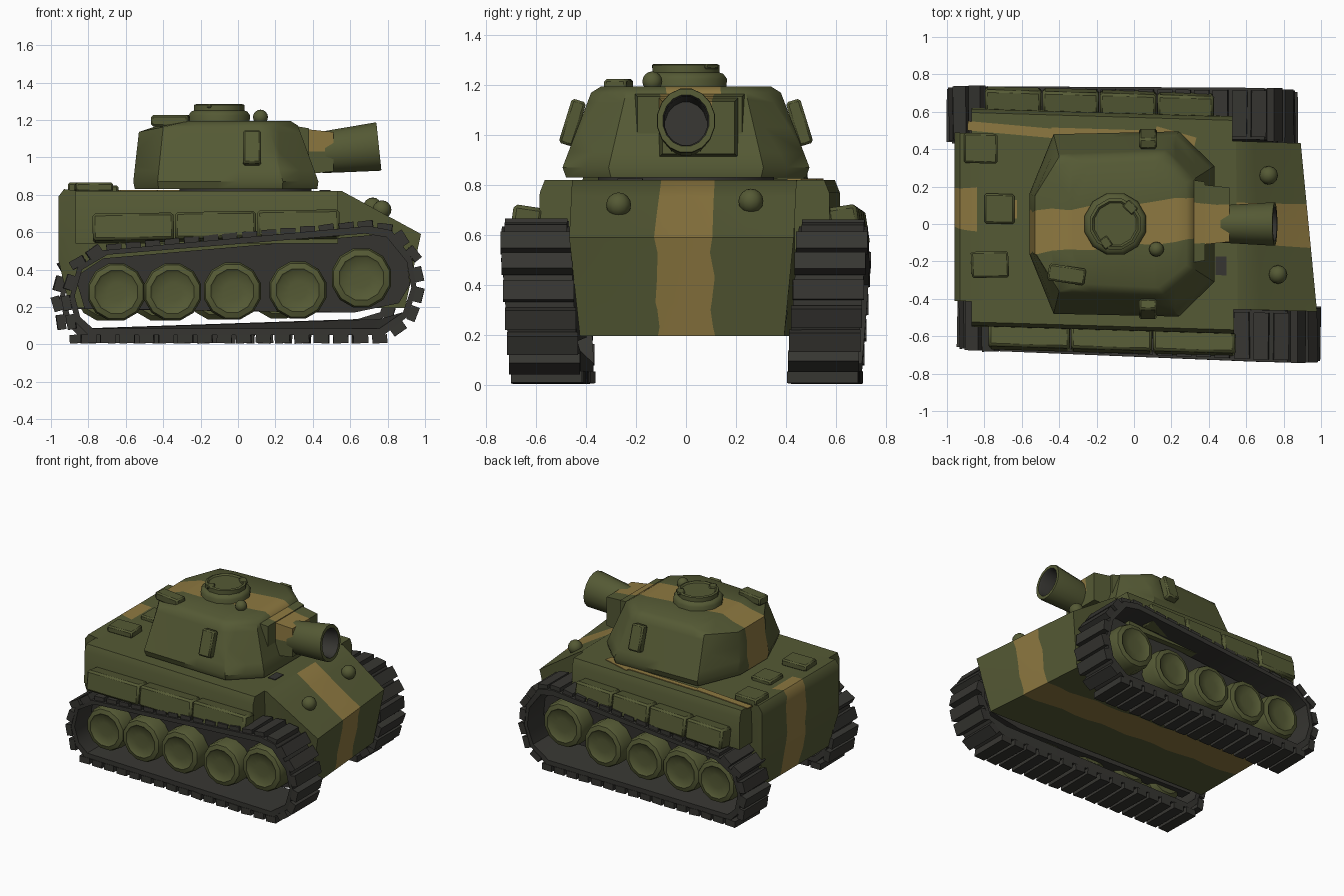
import bpy, bmesh, math, random
from mathutils import Matrix, Vector, Euler

random.seed(4)
if "Cube" in bpy.data.objects:
    bpy.data.objects.remove(bpy.data.objects["Cube"])


def material(name, rgb):
    m = bpy.data.materials.new(name)
    m.use_nodes = True
    m.diffuse_color = (*rgb, 1)
    m.node_tree.nodes["Principled BSDF"].inputs["Base Color"].default_value = (*rgb, 1)
    return m


GREEN = material("olive green", (0.09, 0.101, 0.035))
TAN = material("tan stripe", (0.27, 0.19, 0.052))
DARK = material("dark rubber", (0.037, 0.036, 0.031))
STRIPE = 0.112


def place(loc, rot=(0, 0, 0), scale=(1, 1, 1)):
    return Matrix.LocRotScale(Vector(loc), Euler(rot), Vector(scale))


def finish(name, bm, *mats):
    """Smooth shading with the hard edges kept sharp."""
    bmesh.ops.recalc_face_normals(bm, faces=bm.faces[:])
    for f in bm.faces:
        f.smooth = True
    mesh = bpy.data.meshes.new(name)
    bm.to_mesh(mesh)
    bm.free()
    mesh.set_sharp_from_angle(angle=0.72)
    for m in mats:
        mesh.materials.append(m)
    ob = bpy.data.objects.new(name, mesh)
    bpy.context.collection.objects.link(ob)
    return ob


def box(name, loc, size, mat=GREEN, rot=(0, 0, 0), bevel=0.01):
    bm = bmesh.new()
    bmesh.ops.create_cube(bm, size=1)
    bmesh.ops.transform(bm, matrix=Matrix.Diagonal((*size, 1)), verts=bm.verts[:])
    if bevel:
        bmesh.ops.bevel(bm, geom=bm.edges[:], offset=bevel, segments=1, affect='EDGES')
    bmesh.ops.transform(bm, matrix=place(loc, rot), verts=bm.verts[:])
    return finish(name, bm, mat)


def loft_mesh(rings, loop=False):
    bm = bmesh.new()
    rows = [[bm.verts.new(p) for p in ring] for ring in rings]
    pairs = list(zip(rows, rows[1:]))
    if loop:
        pairs.append((rows[-1], rows[0]))
    else:
        bm.faces.new(rows[0])
        bm.faces.new(rows[-1])
    n = len(rows[0])
    for a, b in pairs:
        for i in range(n):
            j = (i + 1) % n
            bm.faces.new((a[i], a[j], b[j], b[i]))
    return bm


def lathe(name, profile, sides, matrix, mat=GREEN, bore=0.0):
    turns = [2 * math.pi * (i + 0.5) / sides for i in range(sides)]
    bm = loft_mesh([[(r * math.cos(t), r * math.sin(t), h) for t in turns] for r, h in profile])
    for f in bm.faces:
        rim = max(math.hypot(v.co.x, v.co.y) for v in f.verts)
        f.material_index = int(rim < bore)
    bmesh.ops.transform(bm, matrix=matrix, verts=bm.verts[:])
    return finish(name, bm, mat, DARK)


def ball(name, loc, r):
    bm = bmesh.new()
    bmesh.ops.create_uvsphere(bm, u_segments=12, v_segments=8, radius=r)
    bmesh.ops.translate(bm, vec=loc, verts=bm.verts[:])
    finish(name, bm, GREEN)


def paint_stripe(bm, drift=0.0, shift=0.0, allow=lambda c: True):
    """Cut a wavy centre stripe into the surface, tan where allowed."""
    cuts = [((0, s * STRIPE, 0), (0, 1, 0)) for s in (-1, 1)]
    cuts += [((i * 0.11, 0, 0), (1, 0, 0)) for i in range(-8, 9)]
    cuts += [((0, 0, i * 0.1 + 0.03), (0, 0, 1)) for i in range(2, 12)]
    for co, no in cuts:
        geom = bm.verts[:] + bm.edges[:] + bm.faces[:]
        bmesh.ops.bisect_plane(bm, geom=geom, plane_co=co, plane_no=no)
    for f in bm.faces:
        c = f.calc_center_median()
        f.material_index = int(abs(c.y) < STRIPE - 0.001 and allow(c))
    for v in bm.verts:
        if abs(abs(v.co.y) - STRIPE) < 0.0005:
            wave = math.sin(17 * v.co.x + 23 * v.co.z + 2 * (v.co.y > 0))
            v.co.y += 0.01 * wave + shift + drift * v.co.x


def skew(ob):
    """Hand-shaped lean of the body."""
    for v in ob.data.vertices:
        x, y = v.co.x, v.co.y
        v.co.y = y - 0.03 * x + 0.01
        v.co.x = x - 0.1 * y * max(0, (x - 0.5) / 0.45)


# Hull: side profile carried across the width, deck left green under the turret
profile = [(0.55, 0.82), (0.935, 0.59), (0.86, 0.195), (-0.9, 0.195),
           (-0.96, 0.45), (-0.96, 0.79), (-0.93, 0.83), (-0.84, 0.82)]
bm = loft_mesh([[(x, y * (1 if z > 0.3 else 0.91), z) for x, z in profile] for y in (-0.45, 0.45)])
paint_stripe(bm, -0.02, 0.03, lambda c: c.z < 0.815 or c.x < -0.84)
body = [finish("hull", bm, GREEN, TAN)]

# Sponsons and side stowage boxes
for side, label, start, length, count in ((1, "left", -0.8, 1.23, 4), (-1, "right", -0.78, 1.32, 3)):
    section = [(0.44, 0.54), (0.585, 0.54), (0.58, 0.77), (0.56, 0.82), (0.44, 0.82)]
    bm = loft_mesh([[(x, side * y, z) for y, z in section] for x in (-0.87, 0.53)])
    body.append(finish(label + "_sponson", bm, GREEN))
    step = length / count
    for i in range(count):
        x = start + step * (i + 0.5)
        body.append(box(f"{label}_stowage_{i + 1}", (x, side * 0.635, 0.623 + 0.025 * i / count),
                        (step - 0.006, 0.12, 0.145), rot=(side * 0.15, -0.015, 0), bevel=0.014))

# Rear deck hatches and paint patches
body += [box("deck_box_left", (-0.82, 0.37, 0.84), (0.18, 0.16, 0.05)),
         box("deck_box_right", (-0.77, -0.25, 0.84), (0.2, 0.14, 0.05), rot=(0, 0, 0.05)),
         box("deck_box_middle", (-0.72, 0.05, 0.83), (0.16, 0.16, 0.04)),
         box("deck_patch", (-0.645, 0.05, 0.821), (0.04, 0.1, 0.008), TAN, bevel=0),
         box("deck_dash_rear", (-0.66, 0.475, 0.821), (0.46, 0.05, 0.008), TAN, (0, 0, -0.06), 0),
         box("deck_dash_middle", (-0.16, 0.475, 0.821), (0.56, 0.035, 0.008), TAN, bevel=0),
         box("deck_dash_front", (0.22, 0.46, 0.821), (0.22, 0.06, 0.008), TAN, (0, 0, -0.25), 0),
         box("deck_scuff", (0.465, -0.22, 0.821), (0.06, 0.1, 0.008), DARK, bevel=0)]
for ob in body:
    skew(ob)
ball("left_headlight", (0.72, 0.26, 0.735), 0.05)
ball("right_headlight", (0.77, -0.27, 0.72), 0.05)

# Running gear
path = [(-0.8, 0.05), (0.78, 0.05), (0.91, 0.15), (0.955, 0.3), (0.93, 0.46), (0.82, 0.61),
        (0.7, 0.633), (-0.72, 0.503), (-0.86, 0.41), (-0.9, 0.25), (-0.87, 0.12)]
wheels = [(-0.65, 0.28, 1), (-0.35, 0.28, 1), (-0.03, 0.285, 1), (0.32, 0.29, 1), (0.66, 0.355, 1.04)]
plate = [(-0.82, 0.19), (0.62, 0.17), (0.86, 0.22), (0.92, 0.32), (0.9, 0.46), (0.78, 0.59),
         (-0.72, 0.46), (-0.87, 0.36)]


def walk(points, n):
    """Evenly spaced points and unit tangents round a closed path."""
    pts = [Vector(p) for p in points]
    legs = list(zip(pts, pts[1:] + pts[:1]))
    total = sum((b - a).length for a, b in legs)
    for i in range(n):
        d = total * i / n
        for a, b in legs:
            if d < (b - a).length:
                t = (b - a).normalized()
                yield a + t * d, t
                break
            d -= (b - a).length


for side, label in ((1, "left"), (-1, "right")):
    def fx(x):
        return x * 0.96 - 0.09 if side > 0 else x

    def fy(x, z):
        lean = side * 0.07 * (z - 0.55)
        return lean + (0.592 - 0.012 * x if side > 0 else -0.57 - 0.034 * x)

    loops = [(fx(x), z) for x, z in path]
    rings = []
    for x, z in loops:
        xi, zi, y = x * 0.97, 0.32 + (z - 0.32) * 0.87, fy(x, z)
        rise = 0.05 if z < 0.1 and x > 0 else 0
        rings.append([(x, y + side * 0.138, z), (x, y - side * 0.138, z),
                      (xi, y - side * 0.138, zi + rise), (xi, y + side * 0.138, zi)])
    finish(label + "_track_band", loft_mesh(rings, loop=True), DARK)

    bm = bmesh.new()
    for p, t in walk(loops, 42):
        top = t.x < -0.95
        c = p + (0.006 if top else 0.021) * Vector((t.y, -t.x))
        angle = -math.atan2(t.y, t.x) + random.uniform(-0.08, 0.08)
        m = place((c.x, fy(c.x, c.y), c.y), (0, angle, random.uniform(-0.02, 0.02)),
                  (0.08, 0.25 if top else 0.285, 0.046))
        bmesh.ops.create_cube(bm, size=1, matrix=m)
    finish(label + "_track_pads", bm, DARK)

    bm = loft_mesh([[(fx(x), fy(x, z) + side * y, z) for x, z in plate] for y in (-0.12, -0.04)])
    finish(label + "_suspension_plate", bm, DARK)
    for i, (x, z, s) in enumerate(wheels):
        m = place((fx(x), fy(x, z), z), (-side * math.pi / 2, 0, 0), (s, s, 1))
        lathe(f"{label}_wheel_{i + 1}",
              [(0.13, -0.09), (0.158, -0.06), (0.158, 0.06), (0.148, 0.088),
               (0.118, 0.098), (0.105, 0.088), (0.05, 0.083)], 12, m)

# Turret
lathe("turret_ring", [(0.36, 0.78), (0.36, 0.86)], 16, place((0.04, 0, 0)), DARK)


def outline(half, z):
    pts = [(x, y, z + min(0, (x + 0.36) * 0.2)) for x, y in half]
    return pts + [(x, -y, h) for x, y, h in reversed(pts)]


base = [(0.43, 0.31), (0.24, 0.495), (-0.43, 0.48), (-0.56, 0.16)]
roof = [(0.32, 0.24), (0.16, 0.38), (-0.4, 0.36), (-0.53, 0.15)]
crest = [(0.28, 0.22), (0.13, 0.34), (-0.26, 0.32), (-0.35, 0.15)]
rings = [[(x * 0.985, y * 0.97, 0.83) for x, y, z in outline(base, 0)],
         [(x, y, 0.87) for x, y, z in outline(base, 0)],
         outline(roof, 1.17), outline(crest, 1.195)]
bm = loft_mesh(rings)
paint_stripe(bm, 0.08, allow=lambda c: c.z > 1.12 or c.x < -0.4)
finish("turret", bm, GREEN, TAN)

for side, label in ((1, "left"), (-1, "right")):
    box(label + "_turret_box", (0.075, side * 0.455, 1.05), (0.095, 0.06, 0.185), rot=(side * 0.3, 0, 0))
box("roof_box", (-0.36, -0.27, 1.195), (0.2, 0.09, 0.06), rot=(0, 0, -0.15))

# Cupola with hatch
lathe("cupola", [(0.165, 1.15), (0.17, 1.225), (0.155, 1.245), (0.14, 1.25), (0.14, 1.28), (0.125, 1.285),
                 (0.115, 1.275)], 12, place((-0.1, 0, 0)))
box("hatch_hinge", (-0.02, 0.09, 1.275), (0.05, 0.07, 0.02), rot=(0, 0, 0.8), bevel=0.005)
box("hatch_handle", (-0.15, -0.1, 1.275), (0.05, 0.06, 0.02), rot=(0, 0, 0.6), bevel=0.005)
ball("periscope", (0.12, -0.135, 1.215), 0.04)

# Gun mantlet and barrel
for name, x0, x1, y0, y1, z0, z1, tan_from in (("mantlet_plate", 0.29, 0.38, -0.21, 0.24, 0.91, 1.17, 1.13),
                                               ("mantlet_block", 0.37, 0.51, -0.11, 0.21, 0.91, 1.15, 1.06)):
    rings = [[(x, a, b) for a, b in ((y0 + t, z0 + t), (y1 - t, z0 + t), (y1 - t, z1 - t), (y0 + t, z1 - t))]
             for x, t in ((x0, 0), (x1, 0.015))]
    bm = loft_mesh(rings)
    paint_stripe(bm, allow=lambda c: c.z > tan_from)
    finish(name, bm, GREEN, TAN)
barrel = place((0.44, 0, 1.025), (0, math.radians(84), 0), (1.12, 1, 1))
lathe("gun_barrel", [(0.1, 0), (0.105, 0.08), (0.118, 0.305), (0.116, 0.315), (0.094, 0.315),
                     (0.088, 0.3), (0.085, 0.13)], 16, barrel, bore=0.0945)
